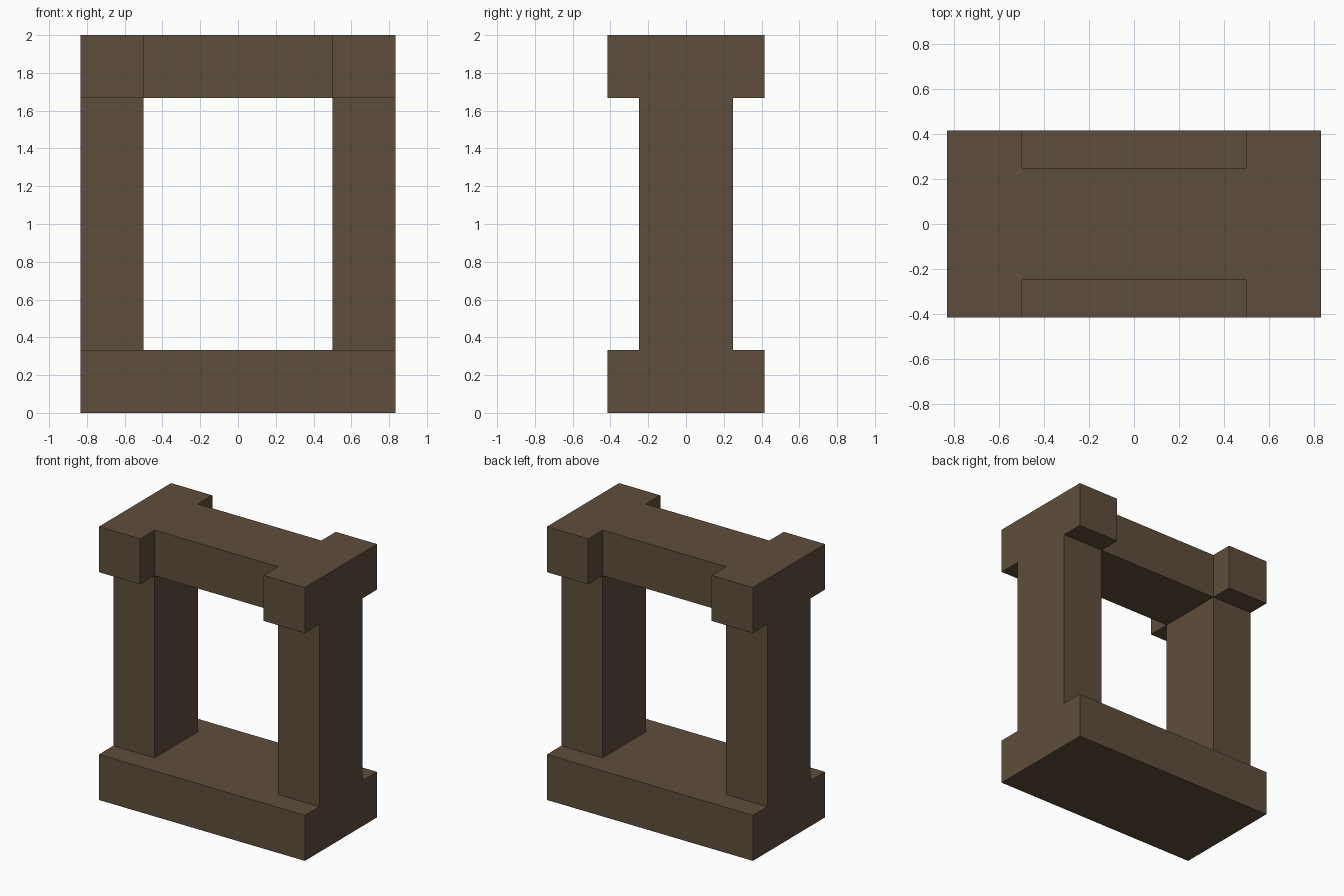
import bpy
import bmesh

old = bpy.data.objects.get("Cube")
if old:
    bpy.data.objects.remove(old, do_unlink=True)

# Main proportions
HX, HY = 5 / 6, 5 / 12      # half width and half depth of the whole frame
OPEN_X = 0.5                # half width of the opening
POST_Y = 0.25               # half depth of the posts and the lintel
Z0, Z1, Z2 = 1 / 3, 5 / 3, 2.0

wood = bpy.data.materials.new("dark brown")
wood.use_nodes = True
BROWN = (0.114, 0.076, 0.045, 1)
wood.diffuse_color = BROWN
wood.node_tree.nodes["Principled BSDF"].inputs["Base Color"].default_value = BROWN


def extrude_profile(name, profile, x0, x1):
    """Extrude a closed (y, z) profile along x."""
    bm = bmesh.new()
    face = bm.faces.new([bm.verts.new((x0, y, z)) for y, z in profile])
    result = bmesh.ops.extrude_face_region(bm, geom=[face])
    moved = [v for v in result["geom"] if isinstance(v, bmesh.types.BMVert)]
    bmesh.ops.translate(bm, verts=moved, vec=(x1 - x0, 0, 0))
    bmesh.ops.recalc_face_normals(bm, faces=bm.faces)
    mesh = bpy.data.meshes.new(name)
    bm.to_mesh(mesh)
    bm.free()
    mesh.materials.append(wood)
    obj = bpy.data.objects.new(name, mesh)
    bpy.context.collection.objects.link(obj)
    return obj


def rectangle(half_y, z0, z1):
    return [(-half_y, z0), (half_y, z0), (half_y, z1), (-half_y, z1)]


# Full-depth base slab
extrude_profile("base", rectangle(HY, 0, Z0), -HX, HX)

# Narrower lintel between the post heads
extrude_profile("lintel", rectangle(POST_Y, Z1, Z2), -OPEN_X, OPEN_X)

# T-shaped posts: a narrow shaft with a full-depth head
half = [(POST_Y, Z0), (POST_Y, Z1), (HY, Z1), (HY, Z2)]
post = half + [(-y, z) for y, z in reversed(half)]
extrude_profile("left_post", post, OPEN_X, HX)
extrude_profile("right_post", post, -HX, -OPEN_X)
